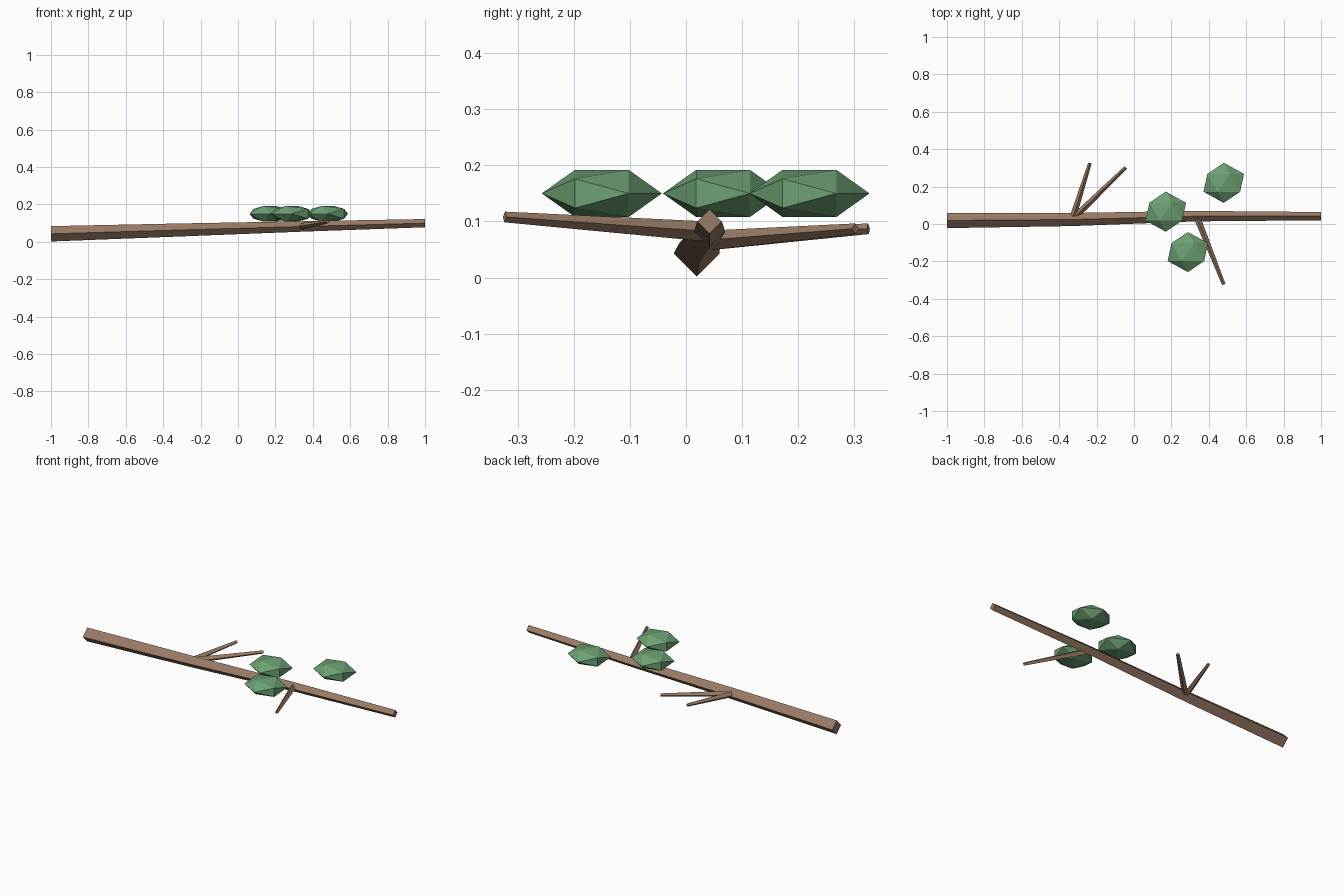
import bpy, bmesh
from math import radians
from mathutils import Vector, Matrix

if "Cube" in bpy.data.objects:
    bpy.data.objects.remove(bpy.data.objects["Cube"])


def material(name, color):
    m = bpy.data.materials.new(name)
    m.diffuse_color = (*color, 1)
    m.use_nodes = True
    m.node_tree.nodes["Principled BSDF"].inputs["Base Color"].default_value = m.diffuse_color
    return m


bark = material("bark", (0.32, 0.2, 0.13))
foliage = material("foliage", (0.15, 0.35, 0.17))


def add_object(name, bm, mat):
    bmesh.ops.recalc_face_normals(bm, faces=bm.faces)
    mesh = bpy.data.meshes.new(name)
    bm.to_mesh(mesh)
    bm.free()
    mesh.materials.append(mat)
    obj = bpy.data.objects.new(name, mesh)
    bpy.context.collection.objects.link(obj)
    return obj


def tapered_limb(name, points, radii, flat_ends=False):
    """Closed tube with a diamond cross-section along the points."""
    bm = bmesh.new()
    pts = [Vector(p) for p in points]
    rings = []
    for i, (p, r) in enumerate(zip(pts, radii)):
        along = (pts[min(i + 1, len(pts) - 1)] - pts[max(i - 1, 0)]).normalized()
        if flat_ends:
            along = Vector((1, 0, 0))
        side = along.cross(Vector((0, 0, 1))).normalized()
        up = side.cross(along)
        rings.append([bm.verts.new(p + r * d) for d in (side, up, -side, -up)])
    for a, b in zip(rings, rings[1:]):
        for k in range(4):
            n = (k + 1) % 4
            bm.faces.new((a[k], a[n], b[n], b[k]))
    bm.faces.new(rings[0])
    bm.faces.new(rings[-1])
    return add_object(name, bm, bark)


# Main branch, gently bent and thinner towards +x
tapered_limb("main_branch",
             [(-1, 0.019, 0.043), (-0.33, 0.024, 0.063),
              (0.33, 0.042, 0.082), (1, 0.042, 0.1)],
             [0.041, 0.035, 0.028, 0.022], flat_ends=True)

# Side twigs starting inside the branch
twigs = [((-0.33, 0.025, 0.065), (-0.236, 0.325, 0.087)),
         ((-0.33, 0.025, 0.065), (-0.045, 0.302, 0.087)),
         ((0.335, 0.04, 0.082), (0.48, -0.323, 0.108))]
for i, (start, tip) in enumerate(twigs):
    tapered_limb(f"twig_{i + 1}", [start, tip], [0.018, 0.0095])

# Leaf clumps: flattened icosahedra with their pole along y
for i, (x, y) in enumerate([(0.17, 0.066), (0.288, -0.15), (0.48, 0.22)]):
    bm = bmesh.new()
    bmesh.ops.create_icosphere(
        bm, subdivisions=1, radius=1,
        matrix=Matrix.Translation((x, y, 0.15))
        @ Matrix.Diagonal((0.121, 0.107, 0.0494, 1))
        @ Matrix.Rotation(radians(-90), 4, 'X'))
    add_object(f"leaf_clump_{i + 1}", bm, foliage)
